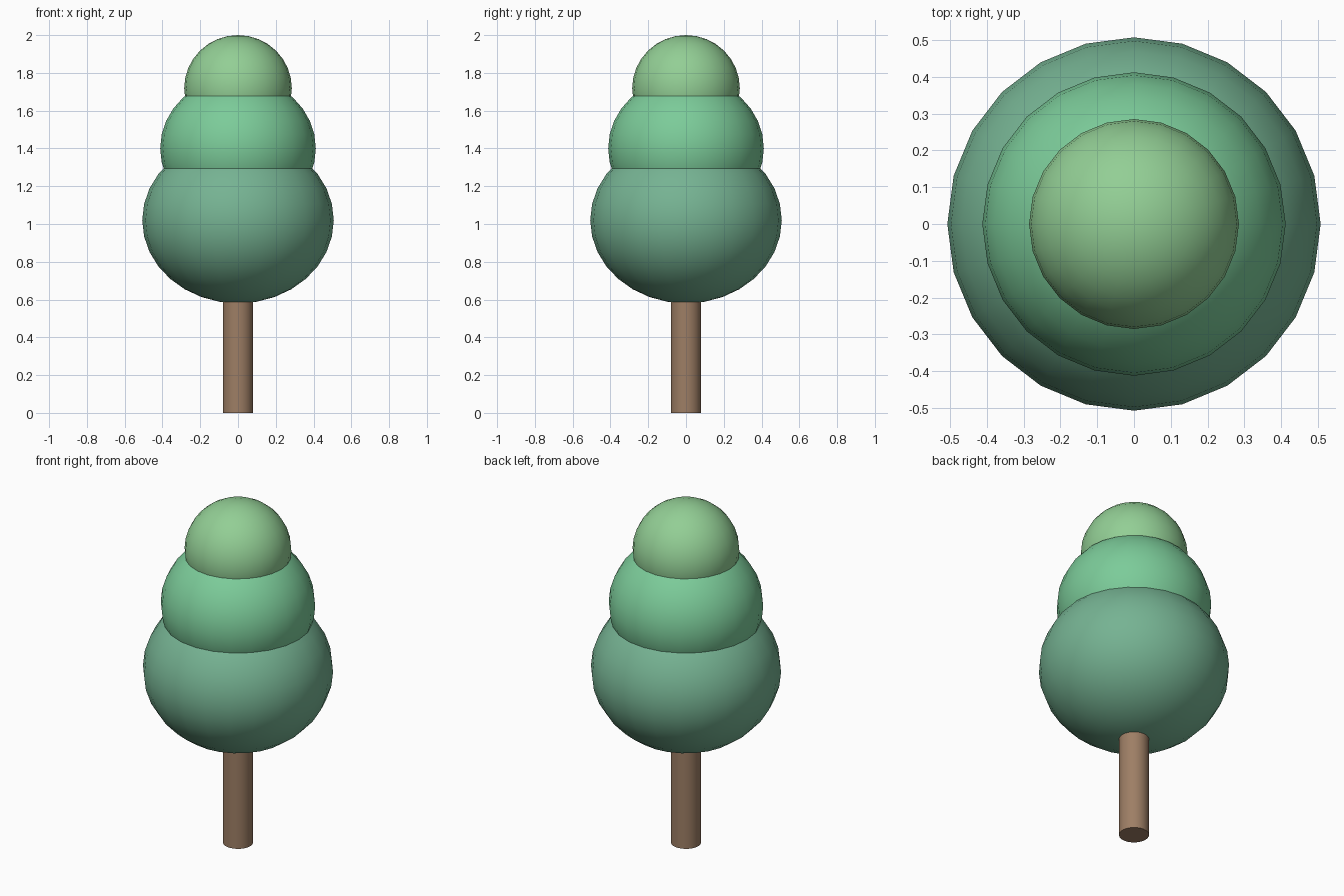
import bpy
import math

if "Cube" in bpy.data.objects:
    bpy.data.objects.remove(bpy.data.objects["Cube"])


def finish(name, color):
    obj = bpy.context.object
    obj.name = name
    bpy.ops.object.transform_apply(location=False, rotation=False, scale=True)
    bpy.ops.object.shade_smooth_by_angle(angle=math.radians(40))
    mat = bpy.data.materials.new(name + "_color")
    mat.diffuse_color = (*color, 1)
    mat.use_nodes = True
    mat.node_tree.nodes["Principled BSDF"].inputs["Base Color"].default_value = mat.diffuse_color
    obj.data.materials.append(mat)


# Trunk, running up into the lowest foliage ball
bpy.ops.mesh.primitive_cylinder_add(vertices=24, radius=0.08, depth=0.75,
                                    location=(0, 0, 0.375))
finish("trunk", (0.34, 0.21, 0.13))

# Foliage: name, centre height, radius, half height, colour
foliage = [
    ("lower_foliage", 1.02, 0.507, 0.44, (0.18, 0.45, 0.29)),
    ("middle_foliage", 1.40, 0.412, 0.38, (0.20, 0.60, 0.32)),
    ("upper_foliage", 1.718, 0.285, 0.282, (0.29, 0.62, 0.30)),
]
for name, z, radius, half_height, color in foliage:
    bpy.ops.mesh.primitive_uv_sphere_add(segments=24, ring_count=16, radius=1,
                                         location=(0, 0, z))
    bpy.context.object.scale = (radius, radius, half_height)
    finish(name, color)
